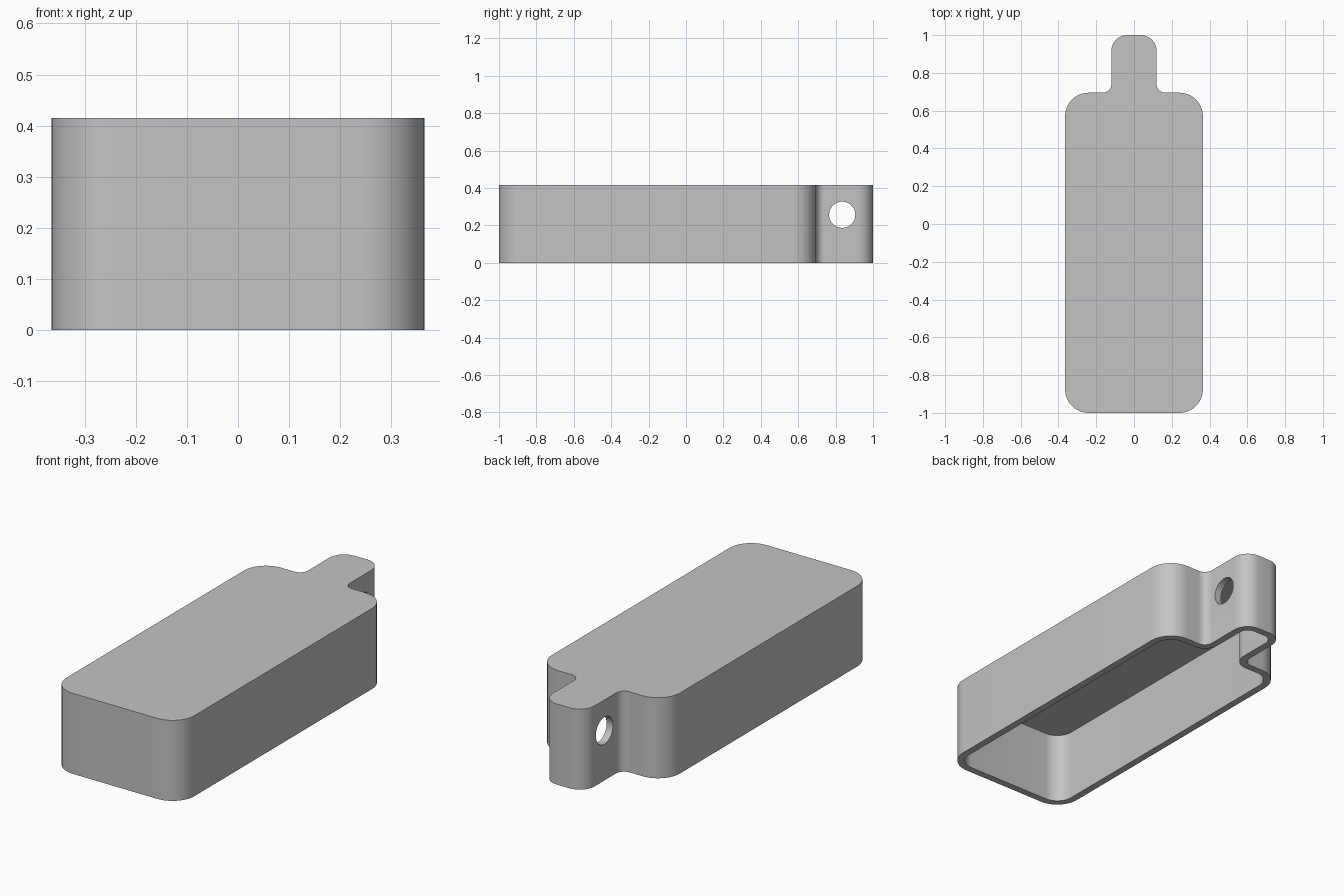
import bpy, bmesh, math
from mathutils import Vector

HEIGHT = 0.415
WALL = 0.037
ROOF = 0.043
STEPS = 12

# Remove the default cube
old = bpy.data.objects.get("Cube")
if old:
    bpy.data.objects.remove(old, do_unlink=True)

# Single grey material
grey = bpy.data.materials.new("plain_grey")
grey.use_nodes = True
colour = (0.55, 0.55, 0.55, 1)
grey.diffuse_color = colour
grey.node_tree.nodes["Principled BSDF"].inputs["Base Color"].default_value = colour


def outline(inset):
    """Rounded plan of the body and its tab, moved inward by inset."""
    body, tab = 0.365 - inset, 0.12 - inset
    front, shoulder, tip = -1 + inset, 0.695 - inset, 1 - inset
    outer_r, tab_r, fillet = 0.125 - inset, 0.085 - inset, 0.045 + inset
    right = [(body, front, outer_r), (body, shoulder, outer_r),
             (tab, shoulder, fillet), (tab, tip, tab_r)]
    corners = right + [(-x, y, r) for x, y, r in reversed(right)]
    points = []
    for i, (x, y, r) in enumerate(corners):
        p = Vector((x, y))
        before = (Vector(corners[i - 1][:2]) - p).normalized()
        after = (Vector(corners[(i + 1) % len(corners)][:2]) - p).normalized()
        centre = p + (before + after) * r
        for k in range(STEPS + 1):
            a = math.pi / 2 * k / STEPS
            points.append(centre - (after * math.cos(a) + before * math.sin(a)) * r)
    return points


# Hollow cover, open underneath: roof, outer wall, rim, inner wall, ceiling
bm = bmesh.new()
levels = [(0, HEIGHT), (0, 0), (WALL, 0), (WALL, HEIGHT - ROOF)]
rings = [[bm.verts.new((p.x, p.y, z)) for p in outline(inset)] for inset, z in levels]
for upper, lower in zip(rings, rings[1:]):
    for i in range(len(upper)):
        j = (i + 1) % len(upper)
        bm.faces.new((upper[i], lower[i], lower[j], upper[j]))
bm.faces.new(rings[0])
bm.faces.new(reversed(rings[-1]))
bmesh.ops.recalc_face_normals(bm, faces=bm.faces)
mesh = bpy.data.meshes.new("cover_shell")
bm.to_mesh(mesh)
bm.free()
mesh.materials.append(grey)
shell = bpy.data.objects.new("cover_shell", mesh)
bpy.context.collection.objects.link(shell)

# Round hole through both sides of the tab
bpy.ops.mesh.primitive_cylinder_add(vertices=48, radius=0.07, depth=0.6,
                                    location=(0, 0.835, 0.257),
                                    rotation=(0, math.pi / 2, 0))
cutter = bpy.context.object
cutter.name = "hole_cutter"
cutter.hide_render = True
cutter.data.materials.append(grey)
cut = shell.modifiers.new("tab_hole", "BOOLEAN")
cut.operation = "DIFFERENCE"
cut.solver = "EXACT"
cut.object = cutter

bpy.ops.object.select_all(action="DESELECT")
shell.select_set(True)
bpy.context.view_layer.objects.active = shell
bpy.ops.object.modifier_apply(modifier=cut.name)
bpy.data.objects.remove(cutter, do_unlink=True)

# Smooth corners, crisp edges
bpy.ops.object.shade_smooth_by_angle(angle=math.radians(30))
